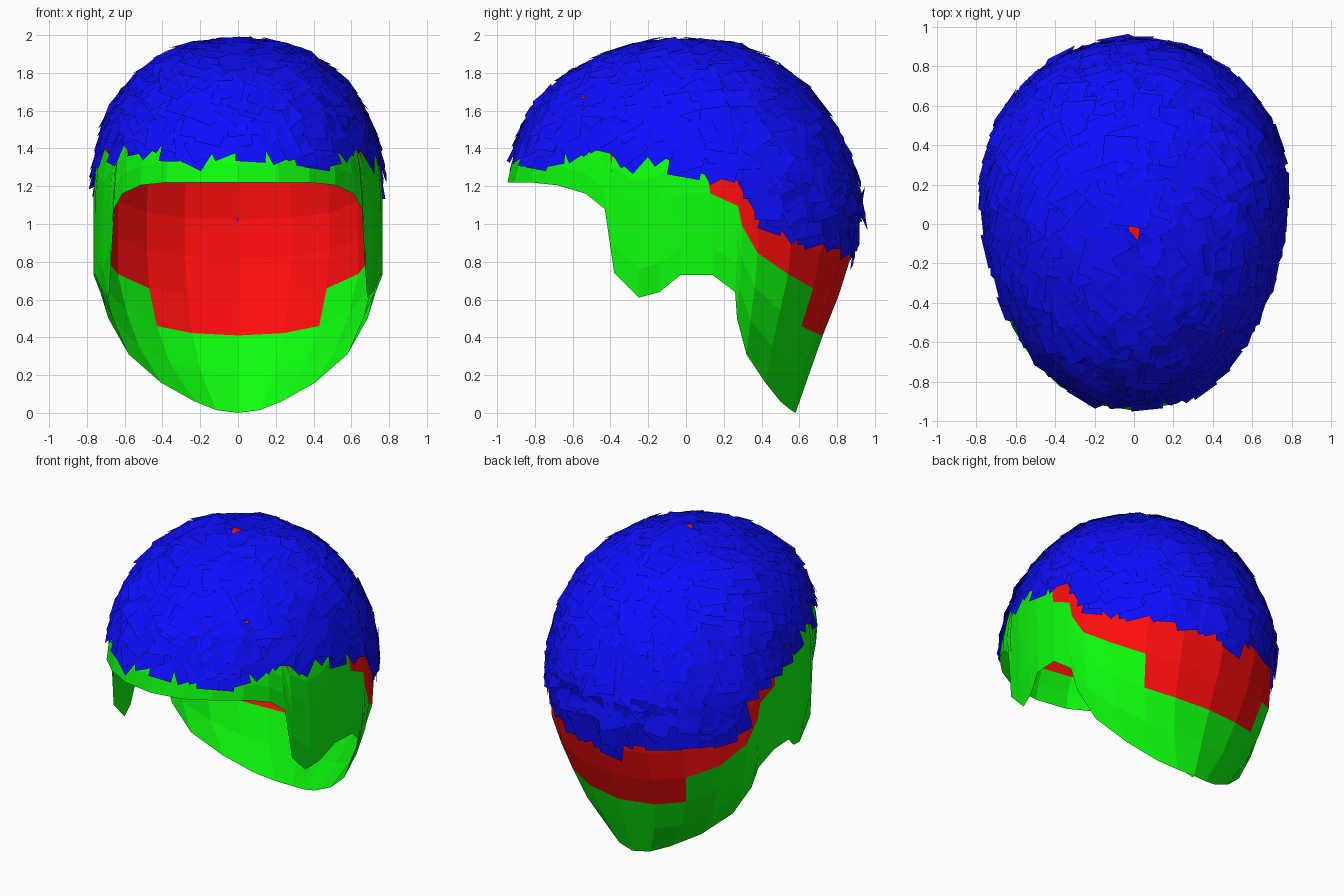
import bpy, bmesh, math, random
from mathutils import Vector, Matrix

if "Cube" in bpy.data.objects:
    bpy.data.objects.remove(bpy.data.objects["Cube"])

random.seed(4)
MID, TOP, CY = 1.1, 1.965, 0.15


def interp(table, v):
    if v <= table[0][0]:
        return table[0][1]
    for (a, fa), (b, fb) in zip(table, table[1:]):
        if v <= b:
            return fa + (fb - fa) * (v - a) / (b - a)
    return table[-1][1]


def material(name, rgb):
    m = bpy.data.materials.new(name)
    m.diffuse_color = (*rgb, 1)
    m.use_nodes = True
    m.node_tree.nodes["Principled BSDF"].inputs["Base Color"].default_value = m.diffuse_color
    return m


# Head shape: half width, back and front extent by height, dome above MID
WIDTH = [(0, .30), (.05, .35), (.16, .49), (.31, .61), (.5, .70), (.73, .765), (1.1, .765)]
BACK = [(0, .58), (.4, .72), (.75, .86), (1.1, .915)]
FRONT = [(1.22, 1.085), (1.45, 1.05)]


def ring(z):
    k = min(1, max(0, (z - MID) / (TOP - MID)))
    s = (1 - k ** 2.25) ** (1 / 2.25)
    front = interp(FRONT, z) * math.sqrt(1 - k * k)
    return CY * (1 - k), interp(WIDTH, z) * s, (interp(BACK, z) - CY) * s, front


def surface(phi, z):
    c, a, back, front = ring(z)
    cp, sp = math.cos(phi), math.sin(phi)
    if cp < 0:
        sp = math.copysign(abs(sp) ** .92, sp)
    return Vector((a * sp, c + cp * (back if cp > 0 else front), z))


def rim_angle(y, z):
    c, a, back, front = ring(z)
    d = (y - c) / (back if y > c else front)
    return math.acos(max(-1, min(1, d)))


def normal(phi, z):
    e = .004
    u = surface(phi + e, z) - surface(phi - e, z)
    v = surface(phi, z + e * .5) - surface(phi, z - e * .5)
    return u.cross(v).normalized()


# Hairline and nape outline as (y, z), front centre to back centre
RIM = [(-.95, 1.22), (-.91, 1.22), (-.82, 1.22), (-.68, 1.205), (-.53, 1.16), (-.43, 1.08),
       (-.38, .74), (-.25, .61), (-.14, .64), (-.03, .73), (.14, .73), (.26, .64),
       (.27, .5), (.32, .31), (.42, .16), (.50, .06), (.555, .015), (.58, 0)]
# Lower limit of the red area, and of the blue cards, by y
RED_EDGE = [(-.15, 1.43), (0, 1.27), (.2, 1.14), (.45, .85), (.6, .62), (.7, .46), (.8, .4)]
CARD_EDGE = [(-.95, 1.30), (-.5, 1.33), (0, 1.25), (.3, 1.16), (.4, 1.02), (.55, .90),
             (.8, .86), (.88, .77)]

green = material("edge_green", (.004, 1, .004))
red = material("base_red", (1, .004, .004))
blue = material("card_blue", (.004, .004, 1))


# Scalp shell: one column of quads from crown to each rim point, mirrored
ROWS = 12
bm = bmesh.new()
cols = []
for y, zr in RIM:
    phi = rim_angle(y, zr)
    if y == .58:
        phi = 0
    if y == -.95:
        phi = math.pi
    R = TOP - MID
    q = R * math.pi / 2
    arc = R * math.acos(max(0, (zr - MID) / R)) + max(0, MID - zr)
    col = []
    for i in range(ROWS + 1):
        s = arc * i / ROWS
        z = MID + R * math.cos(s / R) if s < q else MID - (s - q)
        col.append(bm.verts.new(surface(phi, z)))
    cols.append(col)
for a, b in zip(cols, cols[1:]):
    for i in range(ROWS):
        f = bm.faces.new((a[i], a[i + 1], b[i + 1], b[i]))
        c = f.calc_center_median()
        f.material_index = 1 if c.z > interp(RED_EDGE, c.y) else 0
bmesh.ops.remove_doubles(bm, verts=bm.verts, dist=.0005)
geo = bm.verts[:] + bm.edges[:] + bm.faces[:]
dup = bmesh.ops.duplicate(bm, geom=geo)["geom"]
twins = [g for g in dup if isinstance(g, bmesh.types.BMVert)]
for v in twins:
    v.co.x *= -1
bmesh.ops.reverse_faces(bm, faces=[g for g in dup if isinstance(g, bmesh.types.BMFace)])
bmesh.ops.remove_doubles(bm, verts=bm.verts, dist=.0005)
bmesh.ops.recalc_face_normals(bm, faces=bm.faces)
me = bpy.data.meshes.new("scalp_shell")
bm.to_mesh(me)
bm.free()
me.materials.append(green)
me.materials.append(red)
bpy.context.collection.objects.link(bpy.data.objects.new("scalp_shell", me))

# Hair cards: overlapping quads scattered over the shell
COUNT = 1000
bm = bmesh.new()
for i in range(COUNT):
    z = TOP - .004 - (TOP - .8) * (i + random.random()) / COUNT
    phi = i * 2.399963 + random.uniform(-.1, .1)
    p, n = surface(phi, z), normal(phi, z)
    if n.dot(p - Vector((0, .1, 1))) < 0:
        n = -n
    down = Vector((0, .25, -1))
    d = (down - n * down.dot(n)).normalized()
    d = Matrix.Rotation(random.gauss(0, .35), 3, n) @ d
    d = (d + n * random.uniform(-.03, .1)).normalized()
    side = n.cross(d).normalized()
    side = (side + n * random.uniform(-.07, .07)).normalized()
    w, h = random.uniform(.06, .1), random.uniform(.08, .13)
    p = p + n * random.uniform(.005, .018)
    quad = [p + side * sx * w + d * sy * h for sx, sy in ((-1, -1), (-1, 1), (1, 1), (1, -1))]
    low = min(quad, key=lambda v: v.z)
    if low.z < interp(CARD_EDGE, low.y) - random.uniform(0, .05):
        continue
    f = bm.faces.new([bm.verts.new(v) for v in quad])
    f.normal_update()
    if f.normal.dot(n) < 0:
        f.normal_flip()
me = bpy.data.meshes.new("hair_cards")
bm.to_mesh(me)
bm.free()
me.materials.append(blue)
bpy.context.collection.objects.link(bpy.data.objects.new("hair_cards", me))
